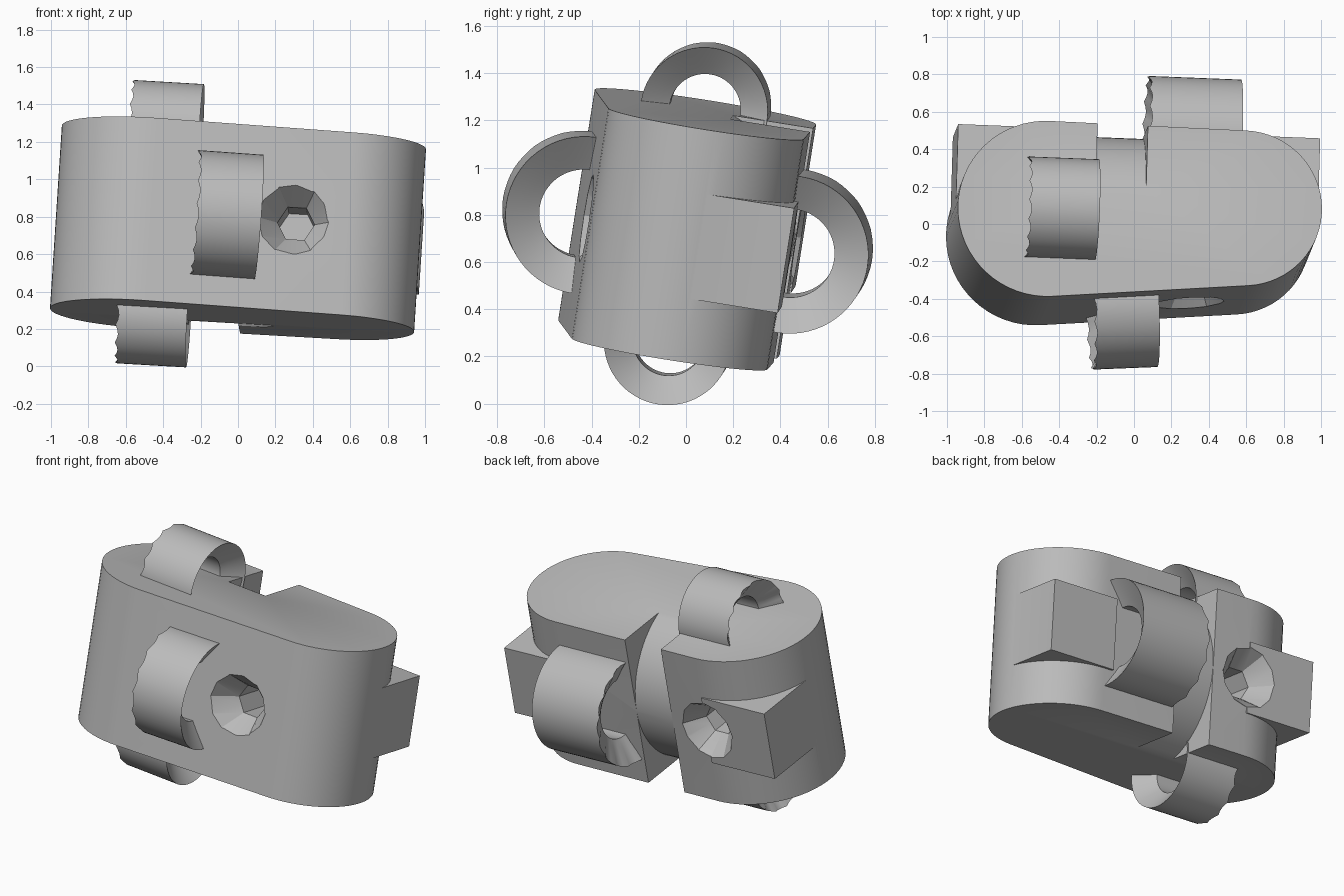
import bpy, bmesh, math
from mathutils import Matrix, Vector

cube = bpy.data.objects.get("Cube")
if cube:
    bpy.data.objects.remove(cube, do_unlink=True)

grey = bpy.data.materials.new("light_grey")
grey.use_nodes = True
colour = (0.5, 0.5, 0.5, 1)
grey.diffuse_color = colour
grey.node_tree.nodes["Principled BSDF"].inputs["Base Color"].default_value = colour

# Tilted frame shared by all parts
up = Vector((0.064, 0.156, 0.986)).normalized()
side = Vector((1, -0.03, 0))
side = (side - up * side.dot(up)).normalized()
frame = Matrix((side, up.cross(side), up)).transposed().to_4x4()
frame.translation = (0, 0.01, 0.735)


def loft(name, loops, closed=False, matrix=Matrix()):
    """Skin a list of equal loops, capped at the ends or closed into a ring."""
    bm = bmesh.new()
    rows = [[bm.verts.new(p) for p in loop] for loop in loops]
    n = len(rows[0])
    pairs = list(zip(rows, rows[1:])) + ([(rows[-1], rows[0])] if closed else [])
    for a, b in pairs:
        for i in range(n):
            j = (i + 1) % n
            bm.faces.new((a[i], a[j], b[j], b[i]))
    if not closed:
        bm.faces.new(rows[0])
        bm.faces.new(rows[-1])
    bmesh.ops.recalc_face_normals(bm, faces=bm.faces[:])
    mesh = bpy.data.meshes.new(name)
    bm.to_mesh(mesh)
    bm.free()
    mesh.materials.append(grey)
    obj = bpy.data.objects.new(name, mesh)
    bpy.context.collection.objects.link(obj)
    obj.matrix_world = frame @ matrix
    return obj


def block(name, x0, x1, y0, y1, z):
    outline = [(x0, y0), (x1, y0), (x1, y1), (x0, y1)]
    return loft(name, [[(x, y, h) for x, y in outline] for h in (-z, z)])


def activate(obj):
    bpy.ops.object.select_all(action='DESELECT')
    obj.select_set(True)
    bpy.context.view_layer.objects.active = obj


def combine(target, tool, operation):
    bpy.context.view_layer.update()
    mod = target.modifiers.new(operation, 'BOOLEAN')
    mod.operation = operation
    mod.solver = 'EXACT'
    mod.object = tool
    activate(target)
    bpy.ops.object.modifier_apply(modifier=mod.name)
    bpy.data.objects.remove(tool, do_unlink=True)


def smooth(obj):
    activate(obj)
    bpy.ops.object.shade_smooth_by_angle(angle=math.radians(25))


def arc(cx, cy, r, start, end, steps):
    angles = [math.radians(start + (end - start) * i / steps) for i in range(steps + 1)]
    return [(cx + r * math.cos(a), cy + r * math.sin(a)) for a in angles]


# Tapered body with rounded ends
outline = arc(-0.5, -0.025, 0.475, 89.4, 275.4, 32) + arc(0.555, 0.02, 0.42, -84.6, 89.4, 32)
body = loft("body", [[(x, y, z) for x, y in outline] for z in (-0.495, 0.495)])

# Square lugs at the back corners
for s in (-1, 1):
    combine(body, block("corner_lug", s * 0.5, s * 0.97, 0.0, 0.457, 0.225), 'UNION')

# Back groove with a convex floor
floor = arc(-0.085, 0, 0.53, -80, 80, 32) + [(0.8, 0.6), (0.8, -0.6)]
combine(body, loft("groove", [[(x, y, z) for y, z in floor] for x in (-0.24, 0.03)]), 'DIFFERENCE')


def socket(x, y, inward):
    """Countersunk hole narrowing to a six-sided shaft."""
    def loop(r, depth, flat):
        pts = []
        for i in range(12):
            a = math.tau * i / 12
            q = r * (flat if i % 2 else 1)
            pts.append((x + q * math.cos(a), y + inward * depth, q * math.sin(a)))
        return pts
    flat = math.cos(math.pi / 6)
    tool = loft("socket", [loop(0.22, -0.045, 1), loop(0.1, 0.13, flat), loop(0.1, 0.35, flat)])
    combine(body, tool, 'DIFFERENCE')


socket(0.32, -0.424, 1)
socket(-0.5, 0.452, -1)
smooth(body)


def loop_ring(name, centre, radius, length, yaw=0):
    """Short tube with conical mouths and one scalloped rim."""
    h = length / 2
    section = [(-h, 1, 1), (h, 1, 0), (h - 0.07, 0.7, 0), (h - 0.1, 0.56, 0),
               (0.1 - h, 0.56, 0), (0.07 - h, 0.7, 0)]
    loops = []
    for x, scale, wavy in section:
        loop = []
        for i in range(64):
            a = math.tau * i / 64
            dx = wavy * 0.015 * abs(math.sin(8 * a))
            loop.append((x + dx, scale * radius * math.cos(a), scale * radius * math.sin(a)))
        loops.append(loop)
    place = Matrix.Translation(centre) @ Matrix.Rotation(yaw, 4, 'Z')
    smooth(loft(name, loops, True, place))


# Half-sunk rings on four sides
loop_ring("front_ring", (-0.05, -0.455, 0), 0.335, 0.35, 0.08)
loop_ring("back_ring", (0.298, 0.455, 0), 0.335, 0.5)
loop_ring("top_ring", (-0.42, -0.02, 0.495), 0.27, 0.38)
loop_ring("bottom_ring", (-0.42, -0.02, -0.495), 0.27, 0.38)
